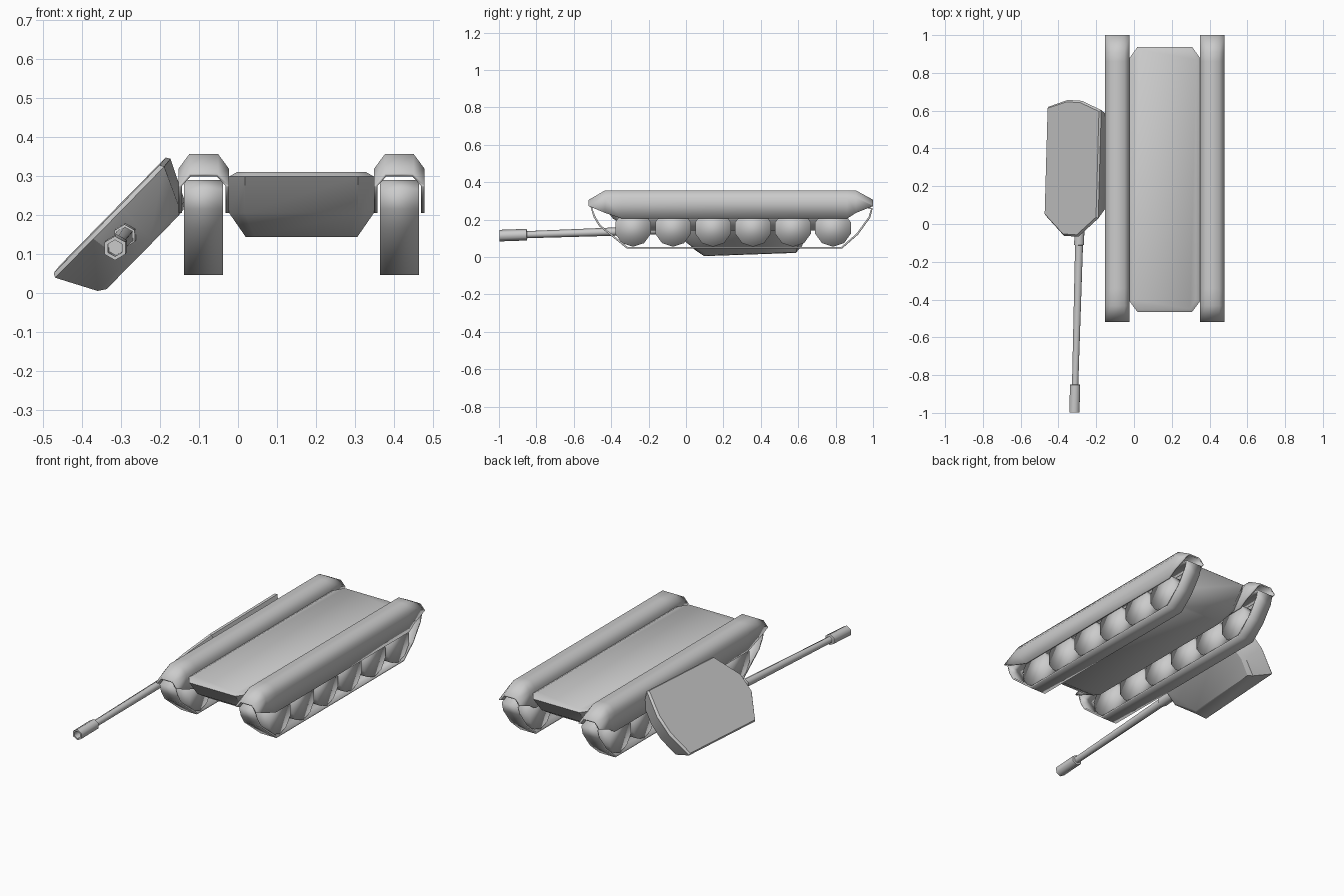
import bpy, bmesh
from math import cos, sin, pi, radians
from mathutils import Vector, Matrix

if "Cube" in bpy.data.objects:
    bpy.data.objects.remove(bpy.data.objects["Cube"])


def loft(name, rings, closed=True, cap=True, angle=30, thick=0):
    """Skin a list of equal-length rings of points."""
    bm = bmesh.new()
    vs = [[bm.verts.new(p) for p in r] for r in rings]
    n = len(vs[0])
    for a, b in zip(vs, vs[1:]):
        for i in range(n if closed else n - 1):
            j = (i + 1) % n
            bm.faces.new((a[i], a[j], b[j], b[i]))
    if cap:
        bm.faces.new(vs[0])
        bm.faces.new(vs[-1])
    bmesh.ops.recalc_face_normals(bm, faces=bm.faces)
    me = bpy.data.meshes.new(name)
    bm.to_mesh(me)
    bm.free()
    ob = bpy.data.objects.new(name, me)
    bpy.context.collection.objects.link(ob)
    if thick:
        m = ob.modifiers.new("thickness", 'SOLIDIFY')
        m.thickness, m.offset = thick, -1
    bpy.ops.object.select_all(action='DESELECT')
    ob.select_set(True)
    bpy.context.view_layer.objects.active = ob
    bpy.ops.object.shade_smooth_by_angle(angle=radians(angle))
    return ob


def plan(z, hw, tip, fc, ft, bc, bt, cx=0):
    """Eight-sided outline: straight sides, cut corners front and back."""
    pts = [(hw, fc), (hw, bc), (tip, bt), (-tip, bt), (-hw, bc), (-hw, fc), (-tip, ft), (tip, ft)]
    return [Vector((cx + x, y, z)) for x, y in pts]


CX = 0.163  # hull centre line

# Hull with undercut belly
loft("hull", [
    plan(0.143, 0.143, 0.12, -0.26, -0.29, 0.73, 0.76, CX),
    plan(0.205, 0.186, 0.145, -0.34, -0.39, 0.81, 0.86, CX),
    plan(0.298, 0.186, 0.145, -0.41, -0.465, 0.88, 0.937, CX),
    plan(0.310, 0.165, 0.135, -0.40, -0.45, 0.87, 0.922, CX)], angle=40)

# Fender stations: y, top, shoulder, skirt bottom
stations = [(-0.52, 0.306, 0.276, 0.272), (-0.433, 0.356, 0.318, 0.236), (-0.342, 0.356, 0.318, 0.205),
            (0.861, 0.356, 0.318, 0.205), (0.909, 0.356, 0.318, 0.236), (1.0, 0.306, 0.276, 0.272)]
# Track belt side profile: y, z
belt = [(-0.316, 0.045), (0.834, 0.045), (0.92, 0.12), (0.985, 0.21), (0.998, 0.26),
        (0.92, 0.29), (-0.44, 0.29), (-0.51, 0.265), (-0.495, 0.215), (-0.465, 0.165)]

for side, s in (("left", -1), ("right", 1)):
    c = CX + s * 0.251
    loft(side + "_fender", [
        [(c - 0.065, y, b), (c - 0.065, y, m), (c - 0.037, y, t),
         (c + 0.037, y, t), (c + 0.065, y, m), (c + 0.065, y, b)]
        for y, t, m, b in stations], closed=False, cap=False, angle=60, thick=0.009)
    loft(side + "_track", [[(c + x, y, z) for y, z in belt] for x in (-0.05, 0.05)],
         cap=False, angle=40, thick=0.01)
    # Road wheels
    for i in range(6):
        y0 = -0.283 + i * 0.2138
        loft(f"{side}_wheel_{i + 1}", [
            [(c + x, y0 + 0.1 * sin(k * pi / 5), 0.155 + 0.1 * cos(k * pi / 5)) for k in range(10)]
            for x in (-0.048, 0.048)], angle=180)

# Fallen turret lying against the left track
v = Vector((0.028, 1, 0.035)).normalized()
u = Vector((0.70, 0, 0.713))
u = (u - v * u.dot(v)).normalized()
n = u.cross(v)
M = Matrix((u, v, n)).transposed().to_4x4()
M.translation = Vector((-0.285, 0.3, 0.154))
turret = loft("turret", [
    plan(-0.063, 0.132, 0.04, -0.19, -0.28, 0.26, 0.29),
    plan(-0.050, 0.150, 0.045, -0.21, -0.30, 0.28, 0.31),
    plan(0.052, 0.200, 0.055, -0.262, -0.365, 0.312, 0.355),
    plan(0.063, 0.194, 0.052, -0.255, -0.355, 0.305, 0.345)])
turret.matrix_world = M

# Gun barrel with collar and hollow muzzle brake
gun = [(-0.30, 0.030), (-0.41, 0.030), (-0.412, 0.024), (-1.15, 0.019), (-1.152, 0.031),
       (-1.298, 0.031), (-1.298, 0.021), (-1.22, 0.021)]
barrel = loft("gun_barrel", [
    [(0.008 + r * cos(k * pi / 3 + pi / 4), y, r * sin(k * pi / 3 + pi / 4)) for k in range(6)]
    for y, r in gun], angle=62)
barrel.matrix_world = M
